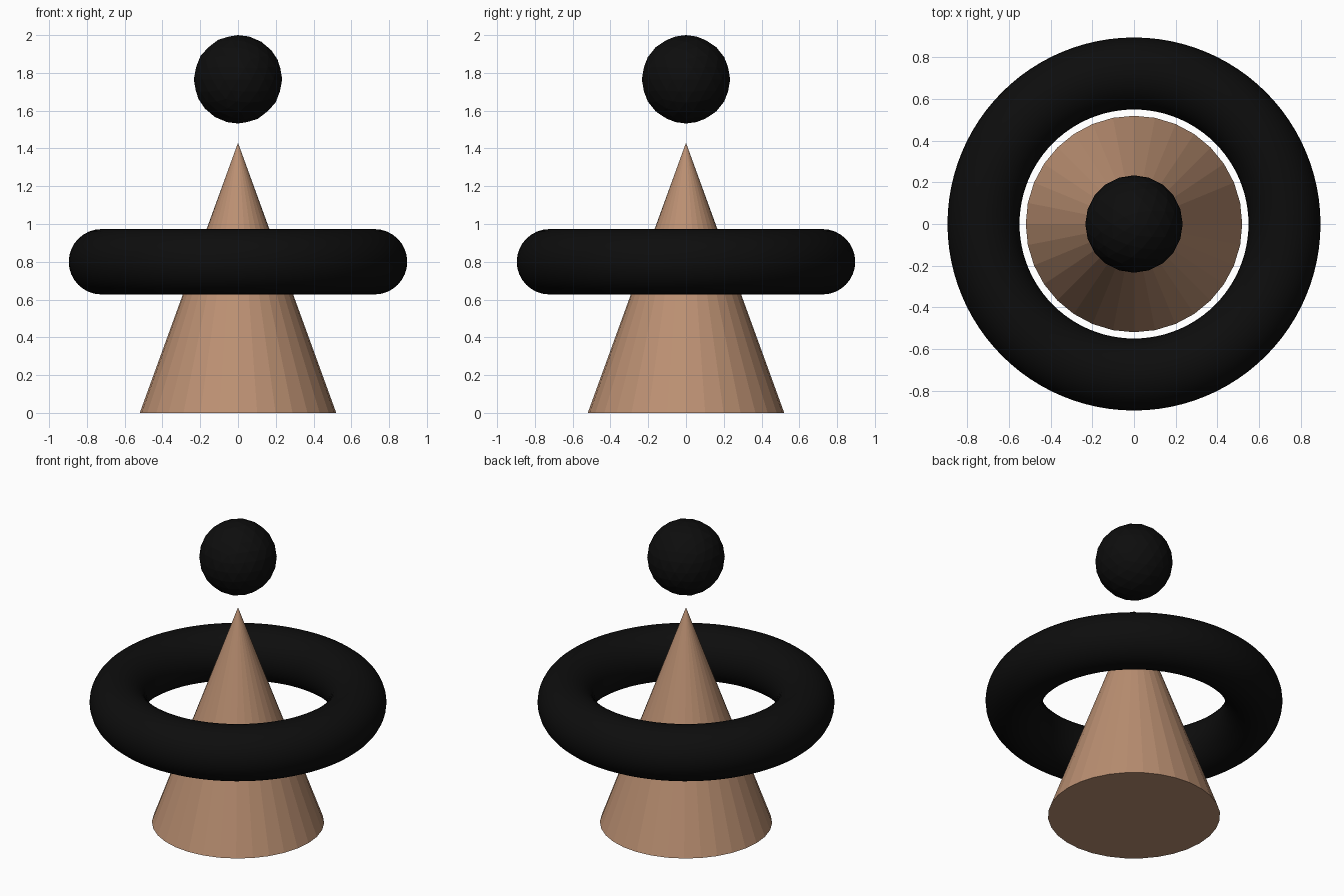
import bpy

if "Cube" in bpy.data.objects:
    bpy.data.objects.remove(bpy.data.objects["Cube"])


def material(name, rgb):
    mat = bpy.data.materials.new(name)
    mat.diffuse_color = (*rgb, 1)
    mat.use_nodes = True
    mat.node_tree.nodes["Principled BSDF"].inputs["Base Color"].default_value = mat.diffuse_color
    return mat


def finish(name, mat):
    obj = bpy.context.object
    obj.name = name
    obj.data.materials.append(mat)
    return obj


brown = material("tan_brown", (0.50, 0.28, 0.17))
black = material("black", (0.004, 0.004, 0.004))

# Faceted cone body
bpy.ops.mesh.primitive_cone_add(vertices=32, radius1=0.52, radius2=0,
                                depth=1.43, location=(0, 0, 0.715))
finish("cone_body", brown)

# Smooth ring floating around the cone
bpy.ops.mesh.primitive_torus_add(major_radius=0.723, minor_radius=0.173,
                                 major_segments=96, minor_segments=32,
                                 location=(0, 0, 0.80))
finish("ring", black)
bpy.ops.object.shade_smooth()

# Low-poly ball floating above the tip
bpy.ops.mesh.primitive_ico_sphere_add(subdivisions=3, radius=0.234,
                                      location=(0, 0, 1.766))
finish("top_ball", black)
